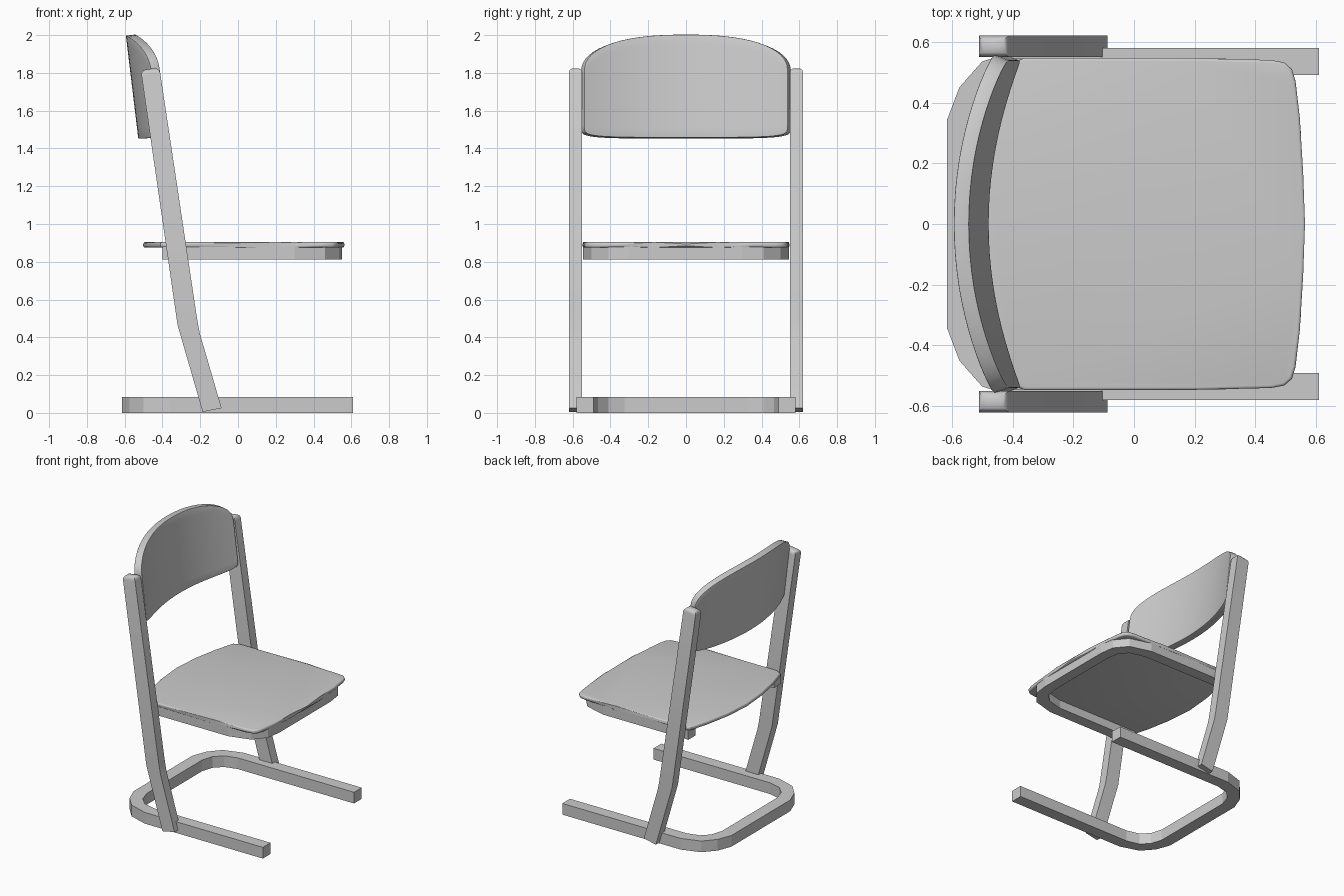
import bpy, bmesh, math

if "Cube" in bpy.data.objects:
    bpy.data.objects.remove(bpy.data.objects["Cube"])


def finish(name, bm, smooth=False):
    bmesh.ops.recalc_face_normals(bm, faces=bm.faces)
    me = bpy.data.meshes.new(name)
    bm.to_mesh(me)
    bm.free()
    ob = bpy.data.objects.new(name, me)
    bpy.context.collection.objects.link(ob)
    if smooth:
        bpy.ops.object.select_all(action='DESELECT')
        ob.select_set(True)
        bpy.context.view_layer.objects.active = ob
        bpy.ops.object.shade_smooth_by_angle(angle=math.radians(35))
    return ob


def u_bar(name, outer, inner, z0, z1):
    """Rectangular bar following a U; half paths are mirrored across y."""
    full = lambda h: h + [(x, -y) for x, y in reversed(h)]
    bm = bmesh.new()
    rings = []
    for (ox, oy), (ix, iy) in zip(full(outer), full(inner)):
        rings.append([bm.verts.new(p) for p in
                      ((ox, oy, z0), (ox, oy, z1), (ix, iy, z1), (ix, iy, z0))])
    for a, b in zip(rings, rings[1:]):
        for i in range(4):
            j = (i + 1) % 4
            bm.faces.new((a[i], a[j], b[j], b[i]))
    bm.faces.new(rings[0])
    bm.faces.new(rings[-1])
    return finish(name, bm)


# floor runner and the frame under the seat
u_bar("floor_runner",
      [(.61, .58), (-.36, .58), (-.5, .535), (-.575, .45), (-.615, .345)],
      [(.61, .49), (-.345, .49), (-.44, .465), (-.495, .41), (-.522, .325)],
      0, .083)
u_bar("seat_frame",
      [(-.4, .545), (.3, .545), (.46, .5), (.535, .41), (.55, .3)],
      [(-.4, .46), (.28, .46), (.4, .43), (.455, .37), (.47, .27)],
      .812, .88)

# side legs: bent bars with rounded tops
stations = [(-.187, .005, -.087, .025), (-.307, .42, -.202, .42),
            (-.32, .465, -.211, .465), (-.328, .52, -.22, .52),
            (-.515, 1.815, -.416, 1.828)]
for side, label in ((-1, "right"), (1, "left")):
    bm = bmesh.new()
    rings = []
    for xl, zl, xr, zr in stations:
        rings.append([bm.verts.new(p) for p in
                      ((xl, side * .55, zl), (xr, side * .55, zr),
                       (xr, side * .62, zr), (xl, side * .62, zl))])
    for a, b in zip(rings, rings[1:]):
        for i in range(4):
            j = (i + 1) % 4
            bm.faces.new((a[i], a[j], b[j], b[i]))
    bm.faces.new(rings[0])
    bm.faces.new(rings[-1])
    top = [e for e in bm.edges if all(v.co.z > 1.7 for v in e.verts)]
    bmesh.ops.bevel(bm, geom=top, offset=.028, segments=3, profile=.5,
                    affect='EDGES', clamp_overlap=True)
    finish("leg_" + label, bm, True)

# seat board with soft rim
half = [(.563, 0), (.557, .17), (.546, .35), (.532, .47), (.52, .51), (.495, .532),
        (.45, .54), (.2, .546), (-.36, .547), (-.41, .525), (-.45, .38),
        (-.485, .2), (-.502, 0)]
outline = half + [(x, -y) for x, y in reversed(half[1:-1])]
bm = bmesh.new()
base = bm.faces.new([bm.verts.new((x, y, .875)) for x, y in outline])
ext = bmesh.ops.extrude_face_region(bm, geom=[base], use_keep_orig=True)
for v in ext["geom"]:
    if isinstance(v, bmesh.types.BMVert):
        v.co.z = .904
rim = [e for e in bm.edges if abs(e.verts[0].co.z - e.verts[1].co.z) < 1e-5]
bmesh.ops.bevel(bm, geom=rim, offset=.01, segments=3, profile=.5, affect='EDGES')
finish("seat", bm, True)

# curved backrest: bowed grid with rounded outline, thickened
W, COLS, ROWS = .548, 32, 10
bm = bmesh.new()
grid = []
for i in range(COLS + 1):
    s = math.sin(math.pi * (i / COLS - .5))
    a = min(abs(s), 1)
    zt = 1.80 + .2 * (1 - a ** 2.4) ** (1 / 2.4)
    zb = 1.52 - .065 * (1 - a ** 5) ** .2
    col = []
    for j in range(ROWS + 1):
        z = zb + (zt - zb) * j / ROWS
        x = -.505 - .12 * (z - 1.47) + .11 * s * s
        col.append(bm.verts.new((x, W * s, z)))
    grid.append(col)
for a, b in zip(grid, grid[1:]):
    for j in range(ROWS):
        bm.faces.new((a[j], b[j], b[j + 1], a[j + 1]))
back = finish("backrest", bm, True)
sol = back.modifiers.new("thickness", 'SOLIDIFY')
sol.thickness, sol.offset = .05, 0
bev = back.modifiers.new("soft_rim", 'BEVEL')
bev.width, bev.segments = .016, 3
bev.limit_method, bev.angle_limit = 'ANGLE', math.radians(50)
